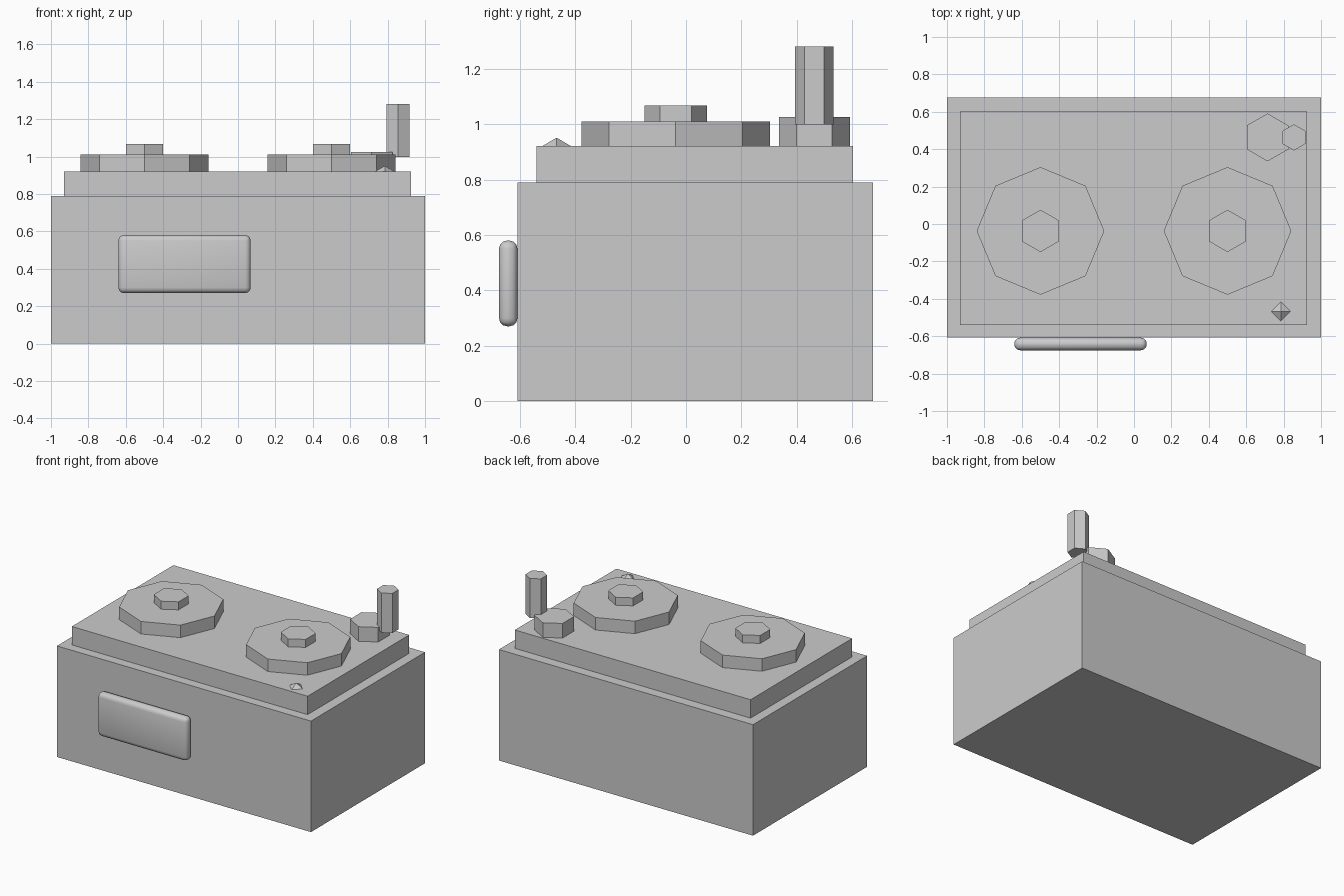
import bpy
import math

if "Cube" in bpy.data.objects:
    bpy.data.objects.remove(bpy.data.objects["Cube"])

grey = bpy.data.materials.new("plain grey")
grey.diffuse_color = (0.6, 0.6, 0.6, 1)
grey.use_nodes = True
grey.node_tree.nodes["Principled BSDF"].inputs["Base Color"].default_value = grey.diffuse_color


def box(name, x0, x1, y0, y1, z0, z1):
    bpy.ops.mesh.primitive_cube_add(size=1)
    ob = bpy.context.object
    ob.name = name
    for v in ob.data.vertices:
        v.co = ((x0 + x1) / 2 + v.co.x * (x1 - x0),
                (y0 + y1) / 2 + v.co.y * (y1 - y0),
                (z0 + z1) / 2 + v.co.z * (z1 - z0))
    ob.data.materials.append(grey)
    return ob


def prism(name, sides, radius, x, y, z0, z1):
    # the first corner points along +y
    bpy.ops.mesh.primitive_cylinder_add(vertices=sides, radius=radius, depth=z1 - z0,
                                        location=(x, y, (z0 + z1) / 2))
    ob = bpy.context.object
    ob.name = name
    ob.data.materials.append(grey)
    return ob


# Cabinet and raised deck
box("cabinet", -1, 1, -0.608, 0.675, 0, 0.79)
box("deck", -0.93, 0.926, -0.54, 0.602, 0.79, 0.921)

# Two platters with their hubs
for side, x in (("left", -0.5), ("right", 0.5)):
    prism(side + "_platter", 8, 0.341, x, -0.037, 0.921, 1.01)
    prism(side + "_hub", 6, 0.113, x, -0.037, 1.01, 1.067)

# Pivot base and the upright post beside it
prism("pivot_base", 6, 0.128, 0.714, 0.463, 0.921, 1.025)
prism("post", 6, 0.07, 0.855, 0.463, 0.998, 1.28)

# Small faceted button on the deck
for name, z, flip in (("button_top", 0.936, 0), ("button_bottom", 0.906, math.pi)):
    bpy.ops.mesh.primitive_cone_add(vertices=4, radius1=0.051, depth=0.03,
                                    location=(0.785, -0.467, z), rotation=(flip, 0, 0))
    button = bpy.context.object
    button.name = name
    button.data.materials.append(grey)

# Rounded front panel
panel = box("front_panel", -0.64, 0.068, -0.675, -0.608, 0.27, 0.58)
bevel = panel.modifiers.new("rounded_edges", 'BEVEL')
bevel.width = 0.03
bevel.segments = 3
bpy.ops.object.modifier_apply(modifier=bevel.name)
bpy.ops.object.shade_smooth_by_angle(angle=math.radians(40))
